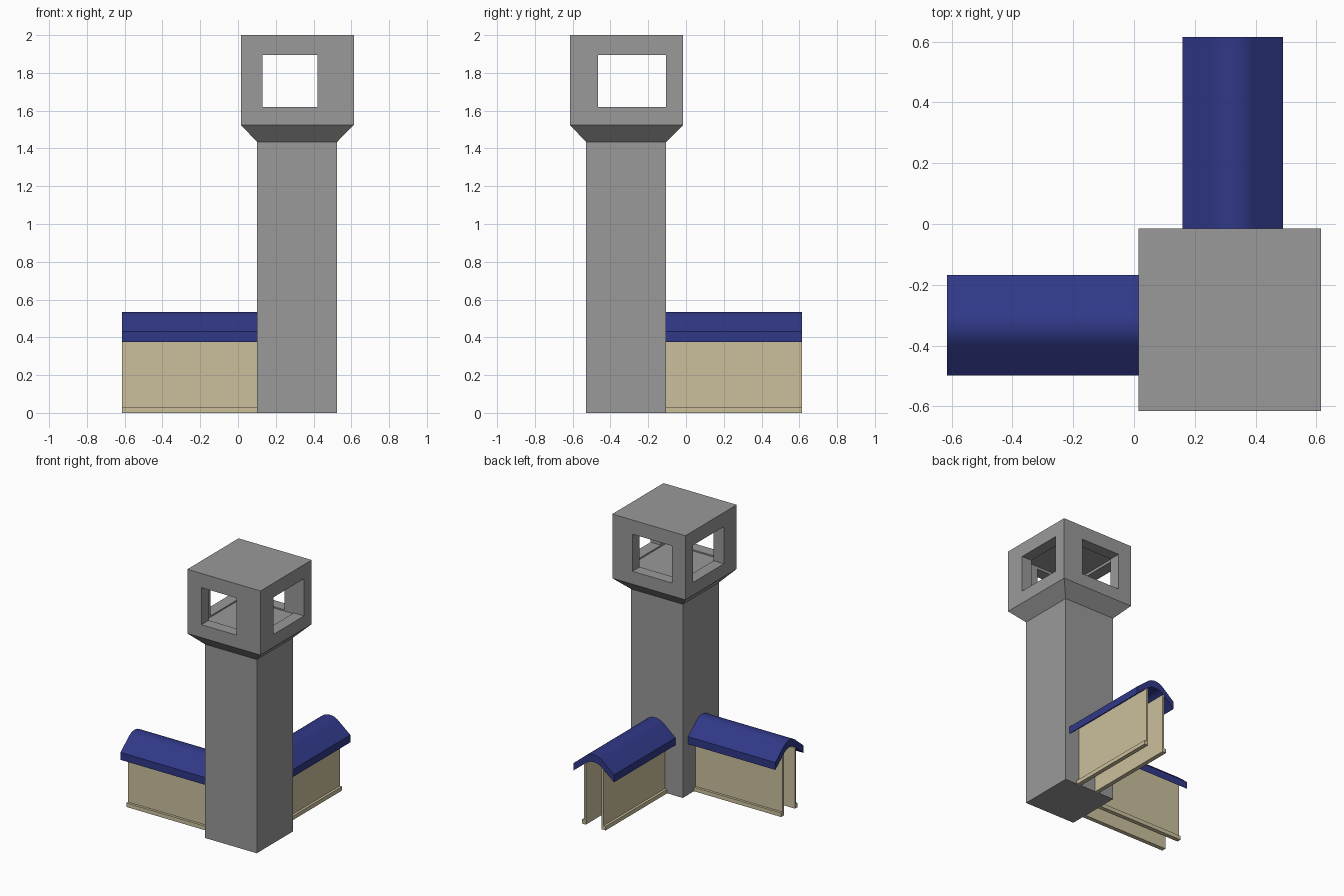
import bpy, bmesh, math

if "Cube" in bpy.data.objects:
    bpy.data.objects.remove(bpy.data.objects["Cube"])


def material(name, rgb):
    m = bpy.data.materials.new(name)
    m.diffuse_color = (*rgb, 1)
    m.use_nodes = True
    m.node_tree.nodes["Principled BSDF"].inputs["Base Color"].default_value = m.diffuse_color
    return m


GREY = material("tower grey", (0.32, 0.32, 0.32))
BEIGE = material("wall beige", (0.60, 0.53, 0.34))
BLUE = material("roof blue", (0.03, 0.04, 0.245))


def make(name, bm, mat):
    bmesh.ops.recalc_face_normals(bm, faces=bm.faces)
    me = bpy.data.meshes.new(name)
    bm.to_mesh(me)
    bm.free()
    me.materials.append(mat)
    ob = bpy.data.objects.new(name, me)
    bpy.context.collection.objects.link(ob)
    return ob


def loft(name, rings, mat):
    """Closed solid through rings of 3D points."""
    bm = bmesh.new()
    vs = [[bm.verts.new(p) for p in ring] for ring in rings]
    n = len(vs[0])
    for a, b in zip(vs, vs[1:]):
        for i in range(n):
            j = (i + 1) % n
            bm.faces.new((a[i], a[j], b[j], b[i]))
    bm.faces.new(vs[0])
    bm.faces.new(vs[-1])
    return make(name, bm, mat)


def rect(x0, x1, y0, y1, z):
    return [(x0, y0, z), (x1, y0, z), (x1, y1, z), (x0, y1, z)]


def box(name, x0, x1, y0, y1, z0, z1, mat):
    return loft(name, [rect(x0, x1, y0, y1, z0), rect(x0, x1, y0, y1, z1)], mat)


def activate(ob):
    bpy.ops.object.select_all(action='DESELECT')
    ob.select_set(True)
    bpy.context.view_layer.objects.active = ob


def cut(ob, *dims):
    cutter = box("cutter", *dims, GREY)
    cutter.hide_render = True
    mod = ob.modifiers.new("cut", 'BOOLEAN')
    mod.operation, mod.solver, mod.object = 'DIFFERENCE', 'EXACT', cutter
    activate(ob)
    bpy.ops.object.modifier_apply(modifier=mod.name)
    bpy.data.objects.remove(cutter)


# Tower shaft
box("tower_shaft", 0.10, 0.525, -0.53, -0.105, 0, 1.435, GREY)

# Lookout head with flared base, hollow room and four windows
OUT = (0.015, 0.615, -0.615, -0.015)
head = loft("lookout_head", [rect(0.10, 0.525, -0.53, -0.105, 1.435),
                             rect(*OUT, 1.525), rect(*OUT, 2.0)], GREY)
cx, cy = 0.315, -0.315
z0, z1 = 1.62, 1.895
cut(head, 0.10, 0.53, -0.53, -0.10, 1.61, 1.915)
cut(head, 0.13, 0.42, -0.7, cy, z0, z1)        # front window
cut(head, 0.125, 0.45, cy, 0.1, z0, z1)        # back window
cut(head, cx, 0.7, -0.465, -0.105, z0, z1)     # right window
cut(head, -0.1, cx, -0.465, -0.105, z0, z1)    # left window


# Roof cross-section: sloping eaves tangent to a round ridge, as (offset, height)
def roof_section():
    ang, half, top, thick = math.radians(39), 0.165, 0.535, 0.055
    r = 0.066 / math.sin(ang)
    upper = [(-half, 0.43)]
    for i in range(13):
        t = ang * (i / 6 - 1)
        upper.append((r * math.sin(t), top - r * (1 - math.cos(t))))
    upper.append((half, 0.43))
    return upper + [(u, z - thick) for u, z in reversed(upper)]


# Wall cross-section: thin sheet with a stepped plinth at the foot
WALL = [(0.065, 0), (0.097, 0), (0.097, 0.03), (0.079, 0.03), (0.079, 0.45), (0.065, 0.45)]


def wing(name, place):
    """place(along, across, z): along runs from the tower face to the open end."""
    def run(part, section, mat):
        return loft(f"{name}_{part}", [[place(a, u, z) for u, z in section]
                                       for a in (0, 1)], mat)
    roof = run("roof", roof_section(), BLUE)
    activate(roof)
    bpy.ops.object.shade_smooth_by_angle(angle=math.radians(25))
    for side, s in (("a", 1), ("b", -1)):
        run("wall_" + side, [(s * u, z) for u, z in WALL], BEIGE)


# Two rampart wings, to the left and to the back
wing("left_wing", lambda a, u, z: (0.10 - 0.715 * a, -0.3325 + u, z))
wing("back_wing", lambda a, u, z: (0.325 + u, -0.105 + 0.72 * a, z))
